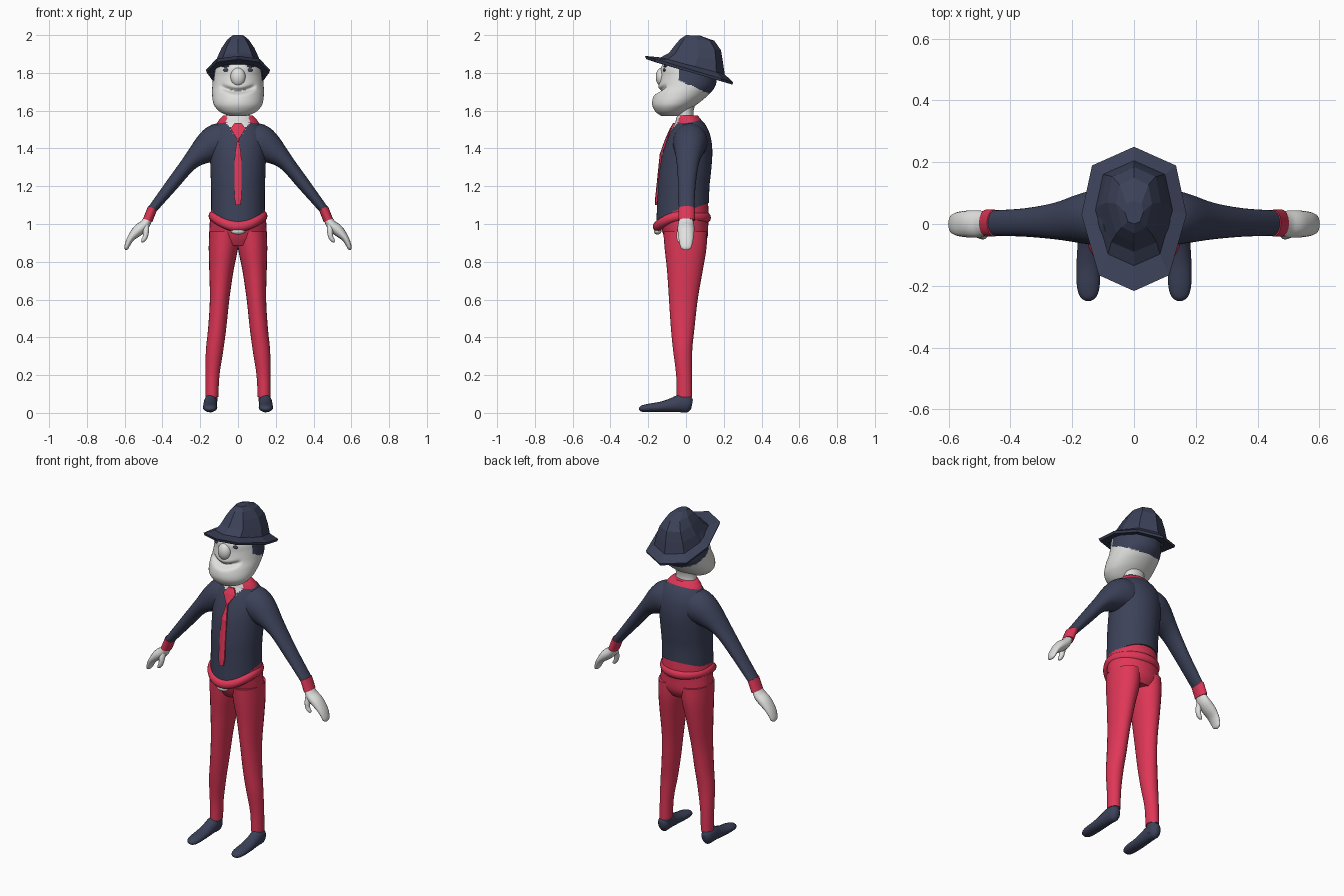
import bpy, bmesh, math
from mathutils import Vector

if "Cube" in bpy.data.objects:
    bpy.data.objects.remove(bpy.data.objects["Cube"])


def material(name, col):
    m = bpy.data.materials.new(name)
    m.diffuse_color = (*col, 1)
    m.use_nodes = True
    m.node_tree.nodes["Principled BSDF"].inputs["Base Color"].default_value = m.diffuse_color
    return m


NAVY = material("navy cloth", (0.045, 0.054, 0.100))
RED = material("red cloth", (0.74, 0.038, 0.095))
WHITE = material("pale skin", (0.75, 0.75, 0.74))


def skin(name, rings, mats, rule=None, warp=None, wrap=False, smooth=True):
    """Skin a list of closed point rings; rule picks a material by face centre."""
    bm = bmesh.new()
    vs = [[bm.verts.new(warp(Vector(p)) if warp else p) for p in r] for r in rings]
    n = len(vs[0])
    pairs = list(zip(vs, vs[1:])) + ([(vs[-1], vs[0])] if wrap else [])
    for a, b in pairs:
        for i in range(n):
            j = (i + 1) % n
            bm.faces.new((a[i], a[j], b[j], b[i]))
    if not wrap:
        bm.faces.new(vs[0])
        bm.faces.new(vs[-1])
    bmesh.ops.recalc_face_normals(bm, faces=bm.faces)
    for f in bm.faces:
        f.smooth = smooth
        if rule:
            f.material_index = rule(f.calc_center_median())
    me = bpy.data.meshes.new(name)
    bm.to_mesh(me)
    bm.free()
    for m in mats:
        me.materials.append(m)
    ob = bpy.data.objects.new(name, me)
    bpy.context.collection.objects.link(ob)
    if smooth:
        bpy.ops.object.select_all(action='DESELECT')
        bpy.context.view_layer.objects.active = ob
        ob.select_set(True)
        bpy.ops.object.shade_smooth_by_angle(angle=math.radians(50))
    return ob


def spline(rows, sub):
    """Catmull-Rom through rows of numbers."""
    rows = [Vector(r) for r in rows]
    out = []
    for i in range(len(rows) - 1):
        p1, p2 = rows[i], rows[i + 1]
        p0, p3 = rows[max(i - 1, 0)], rows[min(i + 2, len(rows) - 1)]
        for k in range(sub):
            t = k / sub
            out.append(p1 + 0.5 * t * ((p2 - p0) + t * ((2 * p0 - 5 * p1 + 4 * p2 - p3)
                       + t * (3 * p1 - p0 - 3 * p2 + p3))))
    return out + [rows[-1]]


def stack(name, rows, mats, s=1, n=24, sub=4, **kw):
    """Horizontal ellipses: rows of z, centre x, half width, front y, back y."""
    rings = []
    for z, cx, hx, yf, yb in spline(rows, sub):
        rings.append([(s * (cx + hx * math.sin(a)), (yf + yb) / 2 - (yb - yf) / 2 * math.cos(a), z)
                      for a in (2 * math.pi * i / n for i in range(n))])
    return skin(name, rings, mats, **kw)


def limb(name, rows, mats, s=1, side=(0, 1, 0), n=16, sub=4, **kw):
    """Tube along a path: rows of x, y, z, radius across, radius along side."""
    pts = spline(rows, sub)
    v, rings = Vector(side), []
    for i, p in enumerate(pts):
        a, b = pts[max(i - 1, 0)], pts[min(i + 1, len(pts) - 1)]
        u = Vector((b - a)[:3]).cross(v).normalized()
        ring = []
        for k in range(n):
            t = 2 * math.pi * k / n
            q = Vector(p[:3]) + u * p[3] * math.cos(t) + v * p[4] * math.sin(t)
            ring.append((q.x * s, q.y, q.z))
        rings.append(ring)
    return skin(name, rings, mats, **kw)


def blob(name, c, r, mat):
    rows = [(c[2] - r[2] * math.cos(t), c[0], r[0] * math.sin(t), c[1] - r[1] * math.sin(t),
             c[1] + r[1] * math.sin(t)) for t in (0.05 + 3.04 * i / 10 for i in range(11))]
    return stack(name, rows, [mat], n=16, sub=1)


# Legs, shoes, arms, cuffs and hands, both sides
for s, tag in ((1, "left"), (-1, "right")):
    stack(tag + "_trouser_leg", [
        (.085, .138, .034, -.05, .033), (.2, .135, .037, -.052, .032), (.33, .124, .046, -.068, .033),
        (.45, .11, .048, -.08, .045), (.6, .0975, .0515, -.09, .062), (.75, .088, .064, -.1, .088),
        (.87, .0775, .0775, -.113, .108), (.96, .0725, .08, -.12, .112)], [RED], s)
    stack(tag + "_ankle", [(.03, .142, .03, -.045, .028), (.1, .138, .031, -.046, .03)], [NAVY], s)
    limb(tag + "_shoe", [
        (.145, .032, .045, .025, .016), (.145, .012, .048, .045, .032), (.146, -.03, .05, .047, .036),
        (.147, -.07, .042, .038, .036), (.148, -.13, .032, .028, .038), (.148, -.2, .026, .022, .037),
        (.148, -.236, .022, .016, .026), (.148, -.249, .02, .004, .008)], [NAVY], s, (1, 0, 0))
    limb(tag + "_sleeve", [
        (.05, .02, 1.435, .1, .09), (.11, .022, 1.43, .1, .092), (.172, .018, 1.395, .078, .08),
        (.252, .01, 1.328, .044, .06), (.352, .005, 1.205, .034, .046),
        (.456, .003, 1.075, .024, .041)], [NAVY], s, n=24)
    limb(tag + "_cuff", [(.452, .003, 1.085, .026, .044), (.478, .003, 1.02, .026, .044)], [RED], s)
    limb(tag + "_hand", [
        (.472, 0, 1.035, .02, .034), (.495, 0, .995, .028, .043), (.53, 0, .965, .03, .044),
        (.565, 0, .928, .02, .04), (.583, 0, .895, .015, .034), (.591, 0, .872, .011, .026),
        (.594, 0, .862, .003, .008)], [WHITE], s)
    limb(tag + "_thumb", [
        (.488, -.015, 1.005, .018, .02), (.487, -.03, .965, .016, .018), (.491, -.035, .932, .013, .015),
        (.504, -.035, .912, .01, .011), (.512, -.035, .906, .003, .004)], [WHITE], s, n=12)
    blob(tag + "_eye", (s * .06, -.114, 1.815), (.02, .008, .009), NAVY)
    blob(tag + "_brow", (s * .06, -.111, 1.835), (.028, .008, .006), NAVY)

# Hips
stack("trouser_hips", [
    (.885, 0, .12, -.09, .09), (.93, 0, .15, -.115, .114), (1.0, 0, .15, -.138, .118),
    (1.06, 0, .145, -.15, .12), (1.14, 0, .134, -.14, .114)], [RED], n=32)

# Rolled waistband that dips at the front, and buckle
rings = []
for i in range(40):
    a = 2 * math.pi * i / 40
    sx, cy = math.sin(a), -math.cos(a)
    z = 1.042 - (.055 * cy * cy if cy < 0 else .008 * cy)
    rings.append([((.132 + .024 * math.cos(t)) * sx, -.022 + (.13 + .024 * math.cos(t)) * cy,
                   z + .028 * math.sin(t)) for t in (2 * math.pi * k / 12 for k in range(12))])
skin("waistband_roll", rings, [RED], wrap=True)
blob("belt_buckle", (0, -.15, .962), (.038, .02, .018), WHITE)


# Jacket with slanted hem and a pale shirt triangle at the throat
def hem(p):
    t = min(1, max(0, (1.57 - p.z) / .57))
    p.z += t ** 3 * (.068 + .36 * p.y - .03 * max(0, 1 - abs(p.x) / .08) * (p.y < 0))
    return p


stack("jacket", [
    (1.0, 0, .142, -.158, .122), (1.15, 0, .142, -.151, .124), (1.25, 0, .145, -.145, .132),
    (1.35, 0, .148, -.13, .139), (1.42, 0, .15, -.11, .137), (1.48, 0, .143, -.085, .125),
    (1.53, 0, .115, -.06, .1), (1.565, 0, .08, -.048, .066)], [NAVY, WHITE], n=64, sub=6, warp=hem,
    rule=lambda c: int(c.y < 0 and c.z > 1.455 and abs(c.x) < (c.z - 1.455) * .75))

# Collar, open at the front
stack("collar", [(1.53, 0, .113, -.058, .092), (1.552, 0, .1, -.053, .08), (1.575, 0, .078, -.047, .062)],
      [RED, WHITE], n=48, rule=lambda c: int(c.y < 0 and abs(c.x) < .06))

# Tie: a thin strip down the chest
tie = [(1.535, .018, -.068), (1.505, .04, -.086), (1.455, .008, -.108), (1.435, .006, -.116),
       (1.37, .017, -.139), (1.14, .02, -.163), (1.1, .012, -.165)]
skin("tie", [[(-w, y + .012, z), (-w, y + .003, z), (0, y, z), (w, y + .003, z), (w, y + .012, z)]
             for z, w, y in tie], [RED], smooth=False)

# Neck
stack("neck", [(1.52, 0, .066, -.045, .05), (1.6, 0, .062, -.043, .04), (1.68, 0, .075, -.05, .07)], [WHITE])


# Head with a smile groove and hair round the back
def smile(p):
    if p.y < -.05 and abs(p.x) < .095:
        d = (p.z - 1.703 - 3 * p.x ** 2) / .014
        p.y += .03 * math.exp(-d * d) * (1 - (p.x / .095) ** 4)
    return p


stack("head", [
    (1.572, 0, .045, -.13, -.04), (1.59, 0, .09, -.157, -.005), (1.62, 0, .121, -.176, .04),
    (1.65, 0, .133, -.179, .08), (1.69, 0, .137, -.168, .125), (1.73, 0, .136, -.147, .155),
    (1.78, 0, .131, -.136, .164), (1.83, 0, .122, -.132, .16), (1.875, 0, .1, -.1, .14)],
    [WHITE, NAVY], n=72, sub=8, warp=smile,
    rule=lambda c: int(c.y > -.035 and c.z > 1.76 - .45 * (c.y + .035)))
blob("nose", (0, -.128, 1.778), (.04, .032, .05), WHITE)

# Faceted hat: eight-sided rings of half width, front y, back y, front z, back z
outline = [(0, 0), (.67, .11), (1, .53), (.8, .87), (0, 1), (-.8, .87), (-1, .53), (-.67, .11)]
hat = [(.105, -.1, .16, 1.86, 1.79), (.12, -.125, .18, 1.845, 1.765), (.165, -.21, .245, 1.872, 1.738),
       (.17, -.217, .25, 1.89, 1.75), (.125, -.135, .205, 1.882, 1.792), (.11, -.09, .195, 1.905, 1.86),
       (.087, -.06, .185, 1.945, 1.92), (.058, -.03, .15, 1.98, 1.97), (.03, .0, .075, 2.0, 1.997)]
skin("hat", [[(hx * u, yf + (yb - yf) * v, zf + (zb - zf) * v) for u, v in outline]
             for hx, yf, yb, zf, zb in hat], [NAVY], smooth=False)
